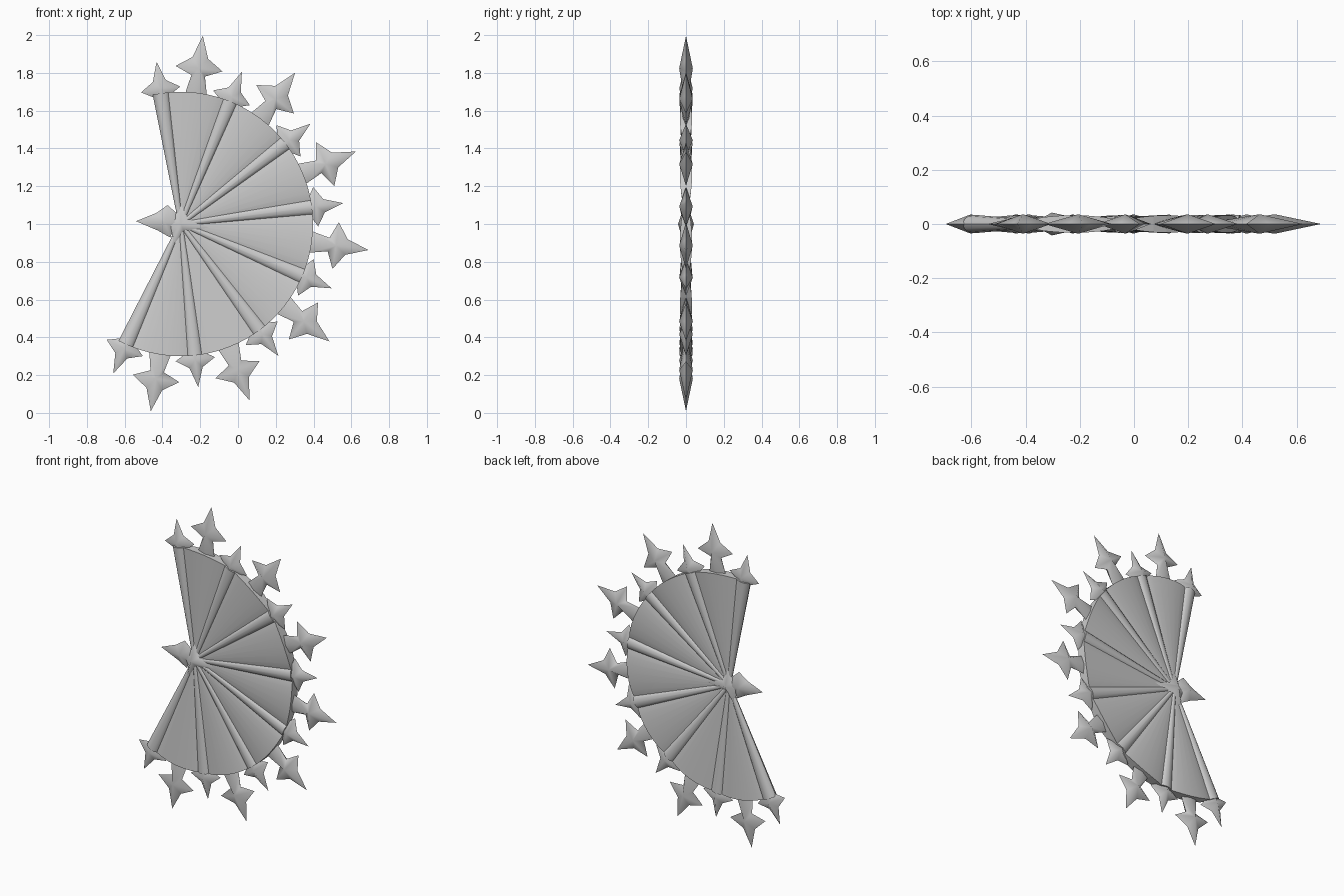
import bpy, bmesh, math

if "Cube" in bpy.data.objects:
    bpy.data.objects.remove(bpy.data.objects["Cube"])

HUB = (-0.303, 1.0)          # fan pivot in x, z
FIRST, STEP, RIBS = 98.5, 30.4, 8

grey = bpy.data.materials.new("stone grey")
grey.diffuse_color = (0.6, 0.6, 0.6, 1)
grey.use_nodes = True
grey.node_tree.nodes["Principled BSDF"].inputs["Base Color"].default_value = grey.diffuse_color


def place(bm, u, v, y, angle):
    """Vertex from radial u, tangential v and depth y on a ray of the fan."""
    c, s = math.cos(math.radians(angle)), math.sin(math.radians(angle))
    return bm.verts.new((HUB[0] + u * c - v * s, y, HUB[1] + u * s + v * c))


def finish(bm, name, sharp):
    bmesh.ops.recalc_face_normals(bm, faces=bm.faces)
    for f in bm.faces:
        f.smooth = True
    for e in bm.edges:
        if sharp(e):
            e.smooth = False
    mesh = bpy.data.meshes.new(name)
    bm.to_mesh(mesh)
    bm.free()
    mesh.materials.append(grey)
    obj = bpy.data.objects.new(name, mesh)
    bpy.context.collection.objects.link(obj)


def star(name, angle, outline, centre, depth):
    """Pointed ornament: flat outline raised to a peak on both faces."""
    bm = bmesh.new()
    rim = [place(bm, u, v, 0, angle) for u, v in outline]
    for y in (-depth, depth):
        peak = place(bm, centre[0], centre[1], y, angle)
        for a, b in zip(rim, rim[1:] + rim[:1]):
            bm.faces.new((a, b, peak))
    finish(bm, name, lambda e: all(abs(v.co.y) < 1e-6 for v in e.verts))


def mirrored(half):
    """Full outline from one side; first and last points lie on the axis."""
    return half + [(u, -v) for u, v in half[-2:0:-1]]


def blade(name, angle, inner, outer, n):
    """Tapering lens-section blade; inner/outer = (radius, half width, half depth)."""
    bm = bmesh.new()
    rings = []
    for r, w, t in (inner, outer):
        ring = []
        for k in range(2 * n):
            a = math.pi * k / n
            v = w * math.cos(a)
            ring.append(place(bm, math.sqrt(max(r * r - v * v, 0)), v, t * math.sin(a), angle))
        rings.append(ring)
    for k in range(2 * n):
        j = (k + 1) % (2 * n)
        bm.faces.new((rings[0][k], rings[0][j], rings[1][j], rings[1][k]))
    caps = set()
    for ring in rings:                       # end caps in strips
        for k in range(n):
            a, b = ring[k], ring[k + 1]
            c, d = ring[(-k - 1) % (2 * n)], ring[-k % (2 * n)]
            caps.add(bm.faces.new(list(dict.fromkeys((a, b, c, d)))))
    edges = {e for f in caps for e in f.edges}
    for ring in (0, n):                      # thin side edges
        edges.add(bm.edges.get((rings[0][ring], rings[1][ring])))
    finish(bm, name, lambda e: e in edges)


SMALL = mirrored([(0.868, 0), (0.765, 0.035), (0.72, 0.105), (0.685, 0.045), (0.60, 0)])
LARGE = mirrored([(1.003, 0), (0.885, 0.042), (0.828, 0.125), (0.79, 0.036),
                  (0.70, 0.056), (0.60, 0)])

for i in range(RIBS):
    a = FIRST - STEP * i
    # narrow rib with its small end star
    blade(f"rib_{i}", a, (0.02, 0.012, 0.010), (0.70, 0.046, 0.034), 6)
    star(f"small_star_{i}", a, SMALL, (0.725, 0), 0.036)
    if i < RIBS - 1:
        # wide fan panel between two ribs with a large star on its rim
        b = a - STEP / 2
        blade(f"panel_{i}", b, (0.01, 0.0026, 0.004),
              (0.70, 0.70 * math.sin(math.radians(STEP / 2)), 0.032), 10)
        star(f"large_star_{i}", b, LARGE, (0.83, 0), 0.036)

# pivot star over the hub
star("hub_star", 0, [(0.193, -0.024), (0.05, 0.03), (0.0, 0.125), (-0.035, 0.04),
                     (-0.082, -0.01), (-0.045, -0.05), (-0.065, -0.155), (0.02, -0.045)],
     (0, 0), 0.042)

# handle star pointing away from the fan
star("handle_star", 180, [(0.237, -0.015), (0.13, -0.058), (0.07, -0.10), (0.025, -0.06),
                          (-0.02, 0), (0.04, 0.03), (0.055, 0.072), (0.12, 0.035)],
     (0.085, -0.012), 0.036)
